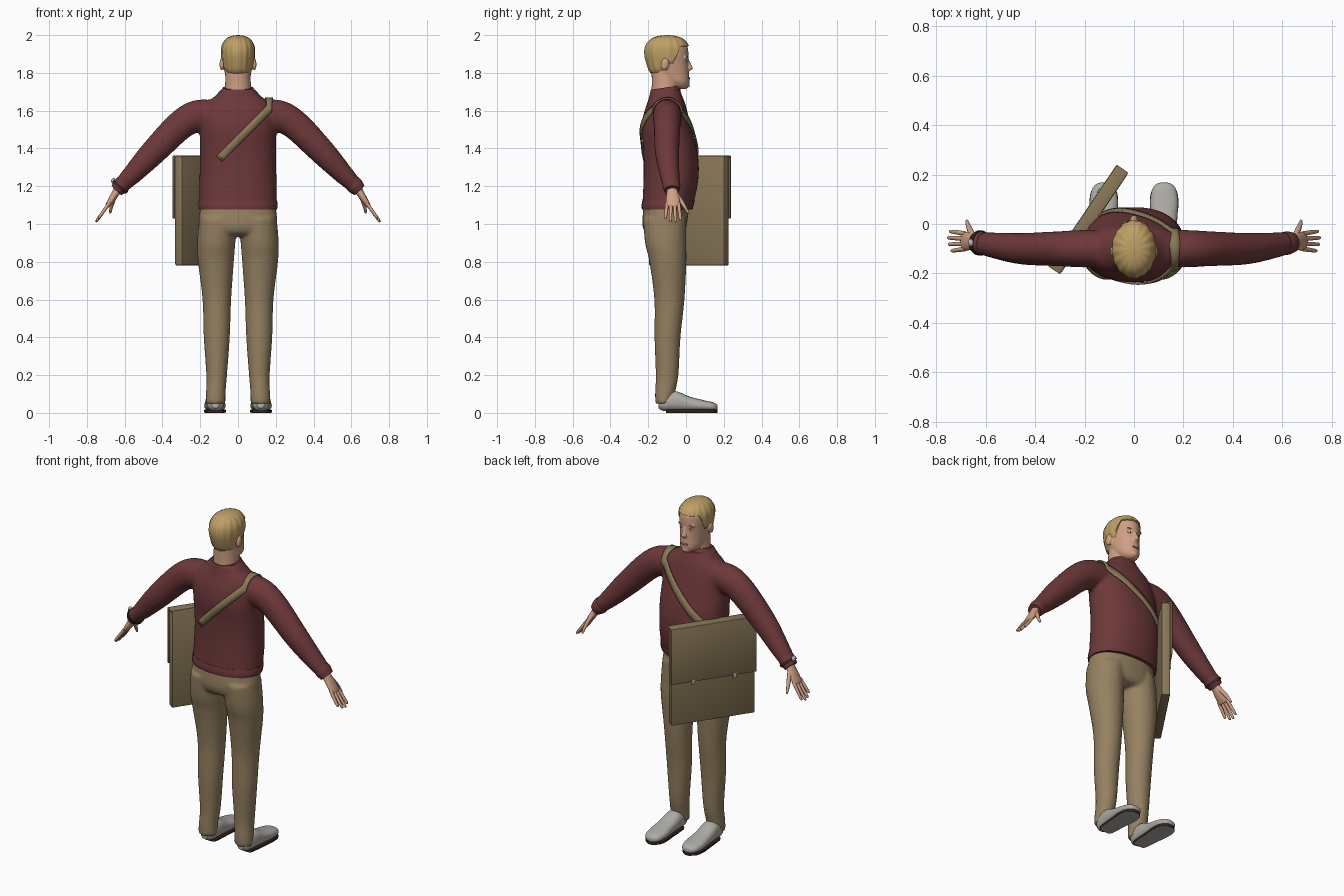
import bpy, bmesh, math
from math import sin, cos, pi
from mathutils import Vector, Matrix
from mathutils.bvhtree import BVHTree

cube = bpy.data.objects.get("Cube")
if cube:
    bpy.data.objects.remove(cube)


def material(name, rgb):
    m = bpy.data.materials.new(name)
    m.use_nodes = True
    m.diffuse_color = (*rgb, 1)
    m.node_tree.nodes["Principled BSDF"].inputs["Base Color"].default_value = (*rgb, 1)
    return m


maroon = material("maroon_wool", (.155, .04, .042))
khaki = material("khaki_cloth", (.30, .22, .12))
skin = material("skin", (.62, .35, .23))
blond = material("blond_hair", (.52, .35, .13))
canvas = material("bag_canvas", (.25, .185, .095))
grey = material("shoe_grey", (.42, .41, .38))
dark = material("dark_brown", (.035, .018, .016))
metal = material("buckle_metal", (.45, .47, .5))
white = material("eye_white", (.7, .66, .6))
lip = material("lip", (.45, .19, .14))


def smooth_path(rows, steps=5):
    """Catmull-Rom resampling of section rows."""
    out = []
    for i in range(len(rows) - 1):
        p = [rows[max(0, min(len(rows) - 1, i + k))] for k in (-1, 0, 1, 2)]
        for s in range(steps):
            t = s / steps
            out.append(tuple(b + t / 2 * (c - a + t * (2*a - 5*b + 4*c - d + t * (3*(b - c) + d - a)))
                             for a, b, c, d in zip(*p)))
    return out + [tuple(rows[-1])]


def ring_point(ang, a, b, power):
    c, s = cos(ang), sin(ang)
    return (math.copysign(abs(c) ** (2 / power) * a, c),
            math.copysign(abs(s) ** (2 / power) * b, s))


def loft(bm, rows, side=1, axis=None, hint=(0, 1, 0), n=28, power=2.0, steps=5):
    """Capped tube through rows of (x, y, z, half width, half depth)."""
    rows = smooth_path(rows, steps)
    centres = [Vector((r[0] * side, r[1], r[2])) for r in rows]
    rings = []
    for i, r in enumerate(rows):
        t = Vector(axis) if axis else centres[min(i + 1, len(rows) - 1)] - centres[max(i - 1, 0)]
        t.normalize()
        u = Vector(hint).cross(t).normalized()
        v = t.cross(u)
        ring = []
        for k in range(n):
            p, q = ring_point(2 * pi * k / n, r[3], r[4], power)
            ring.append(bm.verts.new(centres[i] + u * p + v * q))
        rings.append(ring)
    for lo, hi in zip(rings, rings[1:]):
        for k in range(n):
            bm.faces.new((lo[k], lo[(k + 1) % n], hi[(k + 1) % n], hi[k]))
    bm.faces.new(rings[0][::-1])
    bm.faces.new(rings[-1])


def ball(bm, loc, size, rot=0):
    m = Matrix.Translation(loc) @ Matrix.Rotation(rot, 4, 'X') @ Matrix.Diagonal((*size, 1))
    bmesh.ops.create_uvsphere(bm, u_segments=16, v_segments=10, radius=1, matrix=m)


def finish(name, bm, *mats, voxel=0, rule=None, sharp=40):
    bmesh.ops.recalc_face_normals(bm, faces=bm.faces)
    if rule:
        for f in bm.faces:
            f.material_index = rule(f)
    me = bpy.data.meshes.new(name)
    bm.to_mesh(me)
    bm.free()
    ob = bpy.data.objects.new(name, me)
    bpy.context.collection.objects.link(ob)
    for m in mats:
        me.materials.append(m)
    bpy.ops.object.select_all(action='DESELECT')
    ob.select_set(True)
    bpy.context.view_layer.objects.active = ob
    bpy.ops.object.shade_smooth_by_angle(angle=math.radians(sharp))
    if voxel:
        r = ob.modifiers.new("blend", 'REMESH')
        r.mode, r.voxel_size, r.use_smooth_shade = 'VOXEL', voxel, True
        s = ob.modifiers.new("soften", 'SMOOTH')
        s.factor, s.iterations = .5, 4
    return ob


UP = (0, 0, 1)

# Sweater: torso and arms blended together
bm = bmesh.new()
loft(bm, [(0, -.10, 1.08, .205, .132), (0, -.083, 1.2, .205, .143), (0, -.078, 1.3, .202, .146),
          (0, -.085, 1.4, .202, .142), (0, -.102, 1.5, .20, .134), (0, -.107, 1.58, .193, .118),
          (0, -.105, 1.64, .165, .10), (0, -.107, 1.68, .118, .086), (0, -.11, 1.715, .09, .077)],
     axis=UP, n=48, power=2.2)
ARM = [(.08, -.10, 1.575, .07, .07), (.2, -.10, 1.575, .084, .076), (.30, -.10, 1.527, .079, .071),
       (.45, -.10, 1.378, .069, .064), (.56, -.087, 1.262, .053, .053), (.635, -.075, 1.188, .038, .043)]
for s in (1, -1):
    loft(bm, ARM, s)
sweater = finish("sweater", bm, maroon, voxel=.011)

# Ribbed hem, collar and cuffs
bm = bmesh.new()
loft(bm, [(0, -.10, 1.078, .207, .134), (0, -.097, 1.10, .21, .138), (0, -.092, 1.125, .207, .139)],
     axis=UP, n=48, power=2.2)
loft(bm, [(0, -.11, 1.685, .098, .08), (0, -.11, 1.705, .092, .08), (0, -.113, 1.722, .08, .074)],
     axis=(0, -.15, 1), n=40)
for s in (1, -1):
    loft(bm, [(.605, -.079, 1.218, .044, .046), (.622, -.077, 1.20, .045, .047), (.643, -.075, 1.178, .036, .04)], s)
finish("sweater_ribbing", bm, maroon)

# Trousers
bm = bmesh.new()
loft(bm, [(0, -.103, 1.11, .195, .12), (0, -.113, 1.0, .208, .118), (0, -.112, .95, .17, .1), (0, -.11, .935, .1, .06)],
     axis=UP, n=40, power=2.2)
for s in (1, -1):
    loft(bm, [(.105, -.113, 1.03, .1, .115), (.115, -.108, .9, .101, .109), (.117, -.096, .8, .095, .098),
              (.112, -.088, .6, .076, .08), (.1125, -.098, .4, .069, .069), (.113, -.10, .2, .055, .06),
              (.118, -.112, .1, .052, .052), (.118, -.118, .05, .053, .044)], s, axis=UP)
finish("trousers", bm, khaki, voxel=.01)

# Shoes with dark-edged soles
for s, tag in ((1, "left"), (-1, "right")):
    bm = bmesh.new()
    loft(bm, [(.12, -.145, .05, .02, .025), (.12, -.12, .053, .042, .042), (.12, -.06, .062, .05, .054),
              (.122, .02, .047, .053, .039), (.122, .09, .038, .057, .03), (.122, .14, .033, .048, .024),
              (.122, .162, .03, .03, .016), (.122, .168, .028, .008, .006)], s, axis=(0, 1, 0), hint=UP, power=2.3)
    finish(tag + "_shoe", bm, grey)
    bm = bmesh.new()
    loft(bm, [(.12, -.105, .009, .025, .009), (.12, -.09, .009, .042, .009), (.122, .02, .009, .052, .009),
              (.122, .09, .009, .058, .009), (.122, .14, .009, .048, .009), (.122, .167, .009, .015, .009)],
         s, axis=(0, 1, 0), hint=UP, power=7)
    finish(tag + "_sole", bm, dark, grey, rule=lambda f: int(f.normal.z < -.8))

# Head: rows of (x, y, z, half width, half depth)
HEAD = [(0, -.03, 1.715, .02, .03), (0, -.04, 1.728, .042, .052), (0, -.055, 1.755, .06, .073),
        (0, -.083, 1.80, .07, .098), (0, -.095, 1.85, .077, .107), (0, -.10, 1.90, .082, .113),
        (0, -.10, 1.94, .079, .107), (0, -.10, 1.972, .058, .08), (0, -.10, 1.987, .03, .042), (0, -.10, 1.992, .004, .006)]
FINE = smooth_path(HEAD, 10)


def head_section(z):
    for a, b in zip(FINE, FINE[1:]):
        if a[2] <= z <= b[2]:
            t = (z - a[2]) / (b[2] - a[2])
            return [p + t * (q - p) for p, q in zip(a, b)]
    return FINE[-1]


def face_spot(x, z, out=0):
    _, y, _, a, b = head_section(z)
    return Vector((x, y + b * math.sqrt(1 - (x / a) ** 2) + out, z))


bm = bmesh.new()
loft(bm, HEAD, axis=UP, n=40)
loft(bm, [(0, -.11, 1.66, .08, .078), (0, -.11, 1.72, .07, .072), (0, -.112, 1.80, .066, .07)], axis=UP)
loft(bm, [(0, .005, 1.875, .008, .008), (0, .013, 1.85, .01, .012), (0, .02, 1.825, .016, .016), (0, .012, 1.812, .014, .01)],
     axis=UP, n=16)
ball(bm, face_spot(0, 1.735, -.012), (.024, .018, .016))
for s in (1, -1):
    ball(bm, (s * .086, -.112, 1.845), (.012, .022, .034), -.2)
    ball(bm, face_spot(s * .03, 1.882, -.008), (.024, .011, .008))
finish("head", bm, skin, voxel=.005)

# Facial details
for name, mat, x, z, out, size in (("eyes", white, .03, 1.862, -.005, (.013, .007, .006)),
                                   ("irises", dark, .03, 1.862, .0, (.005, .003, .005)),
                                   ("eyebrows", blond, .032, 1.885, .001, (.019, .004, .004)),
                                   ("mouth", lip, .008, 1.772, .0, (.017, .005, .005))):
    bm = bmesh.new()
    for s in (1, -1):
        ball(bm, face_spot(s * x, z, out), size)
    finish(name, bm, mat)


# Hair cap, wrapped over the skull from a shaped hairline
def hairline(ang):
    front = (1 + sin(ang)) / 2
    if front < .4:
        return 1.785 + .07 * front
    if front < .62:
        return 1.845
    return 1.845 + .09 * min(1, (front - .62) / .2)


bm = bmesh.new()
cols, levels, grid = 80, 20, []
for j in range(levels + 1):
    row = []
    for k in range(cols):
        ang = 2 * pi * k / cols
        low = hairline(ang)
        z = low + (1.992 - low) * sin(j / levels * pi / 2)
        off = -.003 if j == 0 else .007 + .0018 * sin(ang * 16)
        _, y, _, a, b = head_section(z)
        fade = min(1, a / .03)
        row.append(bm.verts.new(((a + off * fade) * cos(ang), y + (b + off * fade) * sin(ang),
                                 z + .008 * max(0, (z - 1.9) / .092))))
    grid.append(row)
for lo, hi in zip(grid, grid[1:]):
    for k in range(cols):
        bm.faces.new((lo[k], lo[(k + 1) % cols], hi[(k + 1) % cols], hi[k]))
bm.faces.new(grid[-1])
finish("hair", bm, blond, sharp=60)

# Hands: palm, four fingers and a thumb
for s, tag in ((1, "left"), (-1, "right")):
    bm = bmesh.new()
    loft(bm, [(.62, -.076, 1.205, .024, .028), (.642, -.073, 1.172, .021, .029), (.665, -.07, 1.135, .018, .036),
              (.69, -.07, 1.098, .012, .036), (.695, -.07, 1.09, .006, .028)], s, n=20)
    for i, reach in enumerate((.8, .96, 1, .9)):
        y, spread = -.1 + .02 * i, -.008 + .006 * i
        loft(bm, [(.682, y, 1.11, .009, .01), (.682 + .035 * reach, y + spread * .6, 1.11 - .05 * reach, .009, .009),
                  (.682 + .066 * reach, y + spread, 1.11 - .093 * reach, .007, .007),
                  (.682 + .07 * reach, y + spread, 1.11 - .1 * reach, .002, .002)], s, n=10, steps=3)
    loft(bm, [(.648, -.055, 1.16, .012, .013), (.663, -.025, 1.12, .012, .012), (.672, -.003, 1.085, .009, .009),
              (.676, .012, 1.06, .006, .006), (.677, .014, 1.055, .002, .002)], s, n=10, steps=3)
    finish(tag + "_hand", bm, skin)

# Wristwatch
bm = bmesh.new()
loft(bm, [(.618, -.077, 1.204, .049, .051), (.628, -.076, 1.193, .049, .051)], -1)
finish("watch_band", bm, dark)
bm = bmesh.new()
ball(bm, (-.66, -.076, 1.228), (.012, .016, .016))
finish("watch_case", bm, metal)

# Satchel, turned to rest against the hip
TURN = Matrix.Translation((-.18, .015, 0)) @ Matrix.Rotation(math.radians(56), 4, 'Z')


def bag_box(name, mat, along, out, z, size, bevel):
    bm = bmesh.new()
    bmesh.ops.create_cube(bm, size=1, matrix=TURN @ Matrix.Translation((along, out, z)) @ Matrix.Diagonal((*size, 1)))
    bmesh.ops.bevel(bm, geom=bm.edges[:], offset=bevel, segments=2, profile=.5, affect='EDGES')
    finish(name, bm, mat, sharp=30)


bag_box("bag_body", canvas, 0, 0, 1.07, (.485, .048, .58), .008)
bag_box("bag_flap", canvas, 0, .029, 1.195, (.495, .012, .33), .003)
bag_box("bag_flap_top", canvas, 0, .005, 1.357, (.495, .056, .01), .003)
for i in (1, -1):
    bag_box("bag_buckle", metal, i * .12, .034, 1.03, (.018, .012, .032), .002)

# Shoulder strap, laid on the sweater by ray casting
stations = [(-.1 + .265 * t / 14, 1.345 + .265 * t / 14, -pi / 2) for t in range(15)]
stations += [(.165, 1.61, -pi / 2 + pi * t / 14) for t in range(1, 14)]
stations += [(.165 - .345 * t / 16, 1.61 - .31 * t / 16, pi / 2) for t in range(17)]
tree = BVHTree.FromObject(sweater, bpy.context.evaluated_depsgraph_get())
bm, previous = bmesh.new(), None
for x, z, ang in stations:
    outward = Vector((0, sin(ang), cos(ang)))
    across = Vector((1, 0, -abs(sin(ang)))).normalized()
    row = []
    for w in (-.021, 0, .021):
        p = Vector((x, -.085, z)) + across * w
        hit = tree.ray_cast(p + outward * .6, -outward)[0] or p
        row.append(bm.verts.new(hit + outward * .007))
    if previous:
        for k in (0, 1):
            bm.faces.new((previous[k], previous[k + 1], row[k + 1], row[k]))
    previous = row
strap = finish("shoulder_strap", bm, canvas)
shell = strap.modifiers.new("thickness", 'SOLIDIFY')
shell.thickness, shell.offset = .008, 0
